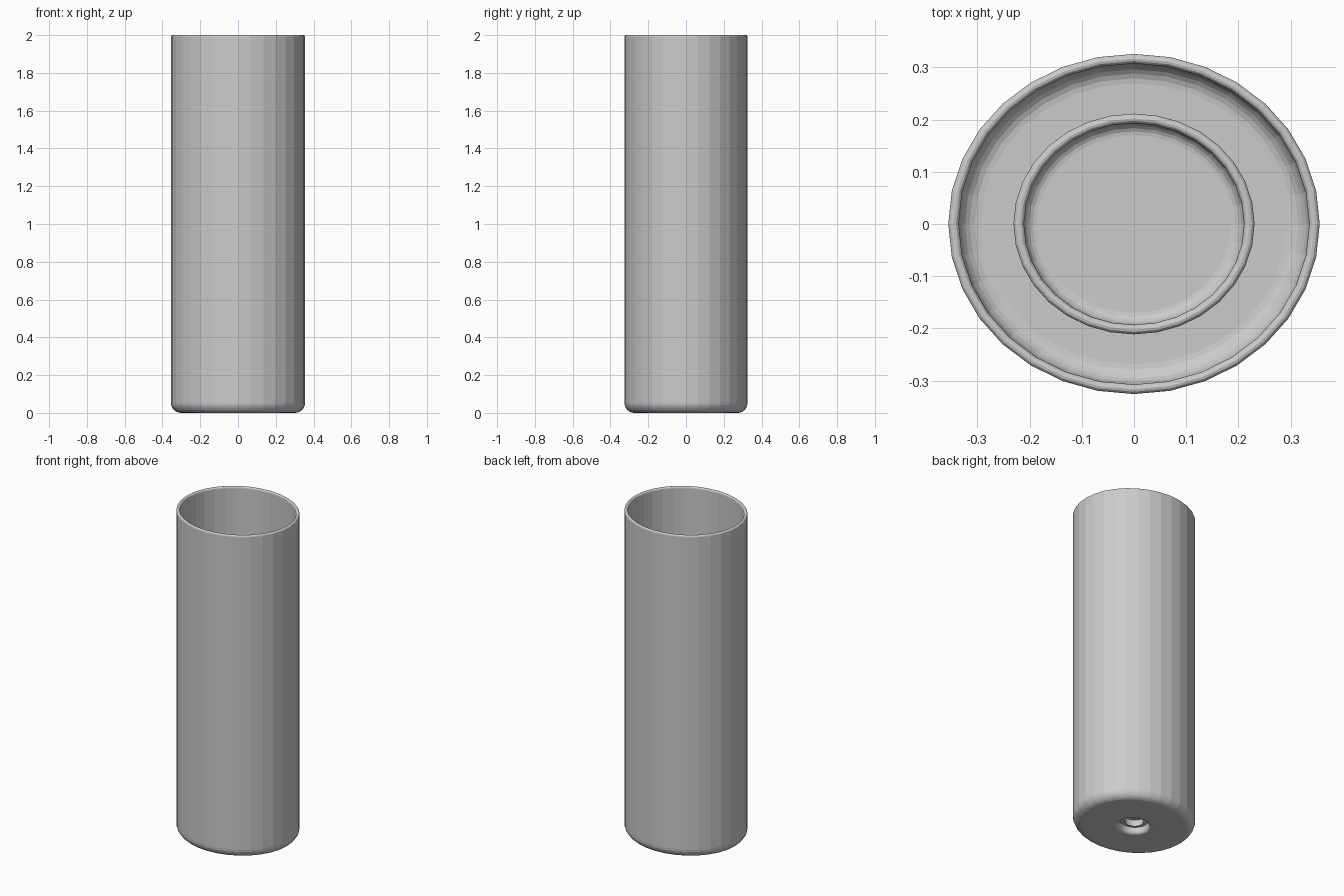
import bpy, bmesh, math

if "Cube" in bpy.data.objects:
    bpy.data.objects.remove(bpy.data.objects["Cube"])

SEGS = 32
Y_RATIO = 0.326 / 0.356   # the whole model is slightly oval


def arc(cr, cz, rad, a0, a1, n=5):
    """Points of a rounded corner in the (radius, height) plane, degrees."""
    return [(cr + rad * math.cos(math.radians(a0 + (a1 - a0) * i / n)),
             cz + rad * math.sin(math.radians(a0 + (a1 - a0) * i / n)))
            for i in range(n + 1)]


def lathe(name, profile):
    """Spin a profile that starts and ends on the axis into an oval solid."""
    bm = bmesh.new()
    rings = []
    for r, z in profile:
        if r < 1e-6:
            rings.append([bm.verts.new((0, 0, z))])
        else:
            rings.append([bm.verts.new((r * math.cos(math.tau * i / SEGS),
                                        r * Y_RATIO * math.sin(math.tau * i / SEGS), z))
                          for i in range(SEGS)])
    for a, b in zip(rings, rings[1:]):
        for i in range(SEGS):
            j = (i + 1) % SEGS
            if len(a) == 1:
                bm.faces.new((a[0], b[j], b[i]))
            elif len(b) == 1:
                bm.faces.new((a[i], a[j], b[0]))
            else:
                bm.faces.new((a[i], a[j], b[j], b[i]))
    bmesh.ops.recalc_face_normals(bm, faces=bm.faces[:])
    mesh = bpy.data.meshes.new(name)
    bm.to_mesh(mesh)
    bm.free()
    ob = bpy.data.objects.new(name, mesh)
    bpy.context.collection.objects.link(ob)
    return ob


# Tall outer sleeve: stepped recess underneath, rounded foot, thin rounded rim
lathe("outer_sleeve",
      [(0, 0.07), (0.055, 0.07)]
      + arc(0.065, 0.03, 0.01, 180, 90, 3)
      + [(0.085, 0.04)]
      + arc(0.107, 0.02, 0.02, 180, 270)
      + arc(0.301, 0.055, 0.055, 270, 360, 6)
      + arc(0.346, 1.99, 0.01, 0, 180, 6)
      + arc(0.294, 0.13, 0.042, 360, 270, 6)
      + [(0, 0.088)])

# Smaller cup standing on the floor inside
lathe("inner_cup",
      [(0, 0.085), (0.231, 0.085)]
      + arc(0.221, 0.39, 0.01, 0, 180, 6)
      + arc(0.186, 0.135, 0.025, 360, 270)
      + [(0, 0.11)])
